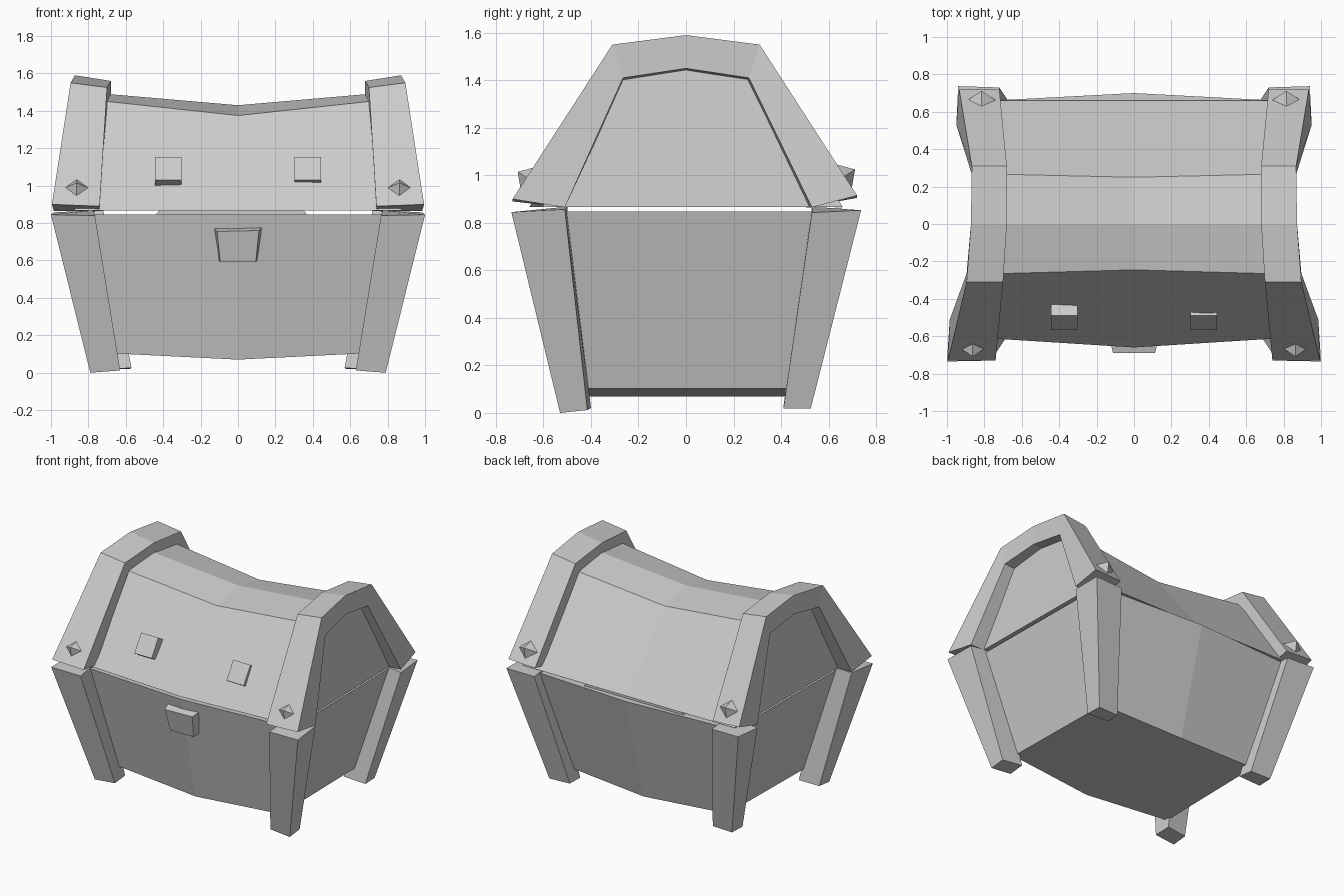
import bpy, bmesh, math
from mathutils import Vector, Matrix

if "Cube" in bpy.data.objects:
    bpy.data.objects.remove(bpy.data.objects["Cube"], do_unlink=True)

# One plain grey for the whole chest
grey = bpy.data.materials.new("plain_grey")
grey.use_nodes = True
COLOUR = (0.604, 0.604, 0.604, 1.0)
grey.diffuse_color = COLOUR
grey.node_tree.nodes["Principled BSDF"].inputs["Base Color"].default_value = COLOUR


def finish(name, bm, mirror=False):
    bmesh.ops.recalc_face_normals(bm, faces=bm.faces[:])
    mesh = bpy.data.meshes.new(name)
    bm.to_mesh(mesh)
    bm.free()
    mesh.materials.append(grey)
    obj = bpy.data.objects.new(name, mesh)
    bpy.context.collection.objects.link(obj)
    if mirror:
        obj.modifiers.new("mirror_x", 'MIRROR').use_mirror_merge = False
    return obj


def loft(name, rings, mirror=False):
    """Skin a list of equal-length closed rings and cap both ends."""
    bm = bmesh.new()
    rows = [[bm.verts.new(p) for p in ring] for ring in rings]
    n = len(rows[0])
    for a, b in zip(rows, rows[1:]):
        for i in range(n):
            j = (i + 1) % n
            bm.faces.new((a[i], a[j], b[j], b[i]))
    bm.faces.new(rows[0])
    bm.faces.new(rows[-1])
    return finish(name, bm, mirror)


def flip(ring):
    return [(-x, y, z) for x, y, z in ring]


# Chest body: bulging in the middle, tapering to the floor
body_mid = [(0, -.66, .847), (0, -.49, .07), (0, .49, .07), (0, .70, .847)]
body_end = [(.865, -.605, .847), (.665, -.45, .103), (.65, .45, .103), (.85, .655, .847)]
loft("chest_body", [flip(body_end), body_mid, body_end])

# Lid: faceted barrel sagging in the middle
lid_mid = [(0, -.66, .866), (0, -.245, 1.375), (0, 0, 1.43), (0, .25, 1.375), (0, .66, .866)]
lid_end = [(.875, -.605, .866), (.81, -.268, 1.462), (.80, 0, 1.499), (.80, .268, 1.462), (.86, .66, .866)]
loft("lid", [flip(lid_end), lid_mid, lid_end])

# Arched trim at each end of the lid
# station: outer y, z; inner y, z; outside x at outer and inner edge; inside x;
# drop of the outer edge and of the inner edge towards the inside; inward lean
stations = [
    (-.73, .90, -.51, .865, .995, .985, .74, .01, 0, 0),
    (-.31, 1.55, -.265, 1.41, .895, .895, .70, .025, .02, 0),
    (0, 1.59, 0, 1.45, .872, .872, .68, .03, .02, 0),
    (.31, 1.55, .265, 1.41, .867, .867, .68, .025, .02, .02),
    (.72, .915, .53, .865, .935, .95, .72, .01, 0, .025),
]
loft("lid_trim", [
    [(xo, yo, zo), (xi, yi, zi), (x, yi - lean, zi - di), (x, yo, zo - do)]
    for yo, zo, yi, zi, xo, xi, x, do, di, lean in stations
], mirror=True)

# Splayed corner posts
loft("front_post", [
    [(.79, -.53, .0), (.63, -.525, .012), (.635, -.40, .02), (.79, -.415, .012)],
    [(1.0, -.735, .845), (.765, -.73, .84), (.775, -.50, .868), (.985, -.51, .857)],
], mirror=True)
loft("back_post", [
    [(.74, .525, .018), (.58, .518, .02), (.57, .41, .025), (.745, .41, .018)],
    [(.94, .737, .853), (.72, .73, .848), (.72, .53, .868), (.95, .53, .843)],
], mirror=True)


def slope_frame(x, y, z, front):
    """Local x along the lid, local y up the slope, local z outwards."""
    s = -1 if front else 1
    out = Vector((0, s * .84, .54))
    up = Vector((0, -s * .54, .84))
    side = up.cross(out)
    m = Matrix((side, up, out)).transposed().to_4x4()
    return Matrix.Translation((x, y, z)) @ m


# Pyramid studs on the trim feet
for name, place in (("front_stud", (.863, -.662, .985, True)),
                    ("back_stud", (.815, .665, .995, False))):
    bm = bmesh.new()
    bmesh.ops.create_cone(bm, cap_ends=True, segments=4, radius1=.06, radius2=0, depth=.06,
                          matrix=slope_frame(*place) @ Matrix.Translation((0, 0, .025))
                          @ Matrix.Diagonal((1.3, 1.1, 1, 1)))
    finish(name, bm, mirror=True)

# Square blocks on the lid front
bm = bmesh.new()
bmesh.ops.create_cube(bm, size=1, matrix=slope_frame(.373, -.49, 1.067, True)
                      @ Matrix.Diagonal((.14, .145, .09, 1)))
finish("lid_block", bm, mirror=True)

# Lock plate, narrowing downwards
loft("lock", [
    [(-.13, -.62, .775), (.13, -.62, .78), (.105, -.57, .60), (-.105, -.57, .60)],
    [(-.112, -.69, .755), (.112, -.69, .76), (.095, -.65, .592), (-.095, -.65, .592)],
])

# Thin hinge strip in the gap at the back
loft("hinge_strip", [
    [(-.44, .63, .842), (-.44, .655, .842), (-.42, .655, .87), (-.42, .63, .87)],
    [(.37, .63, .842), (.37, .655, .842), (.35, .655, .87), (.35, .63, .87)],
])
